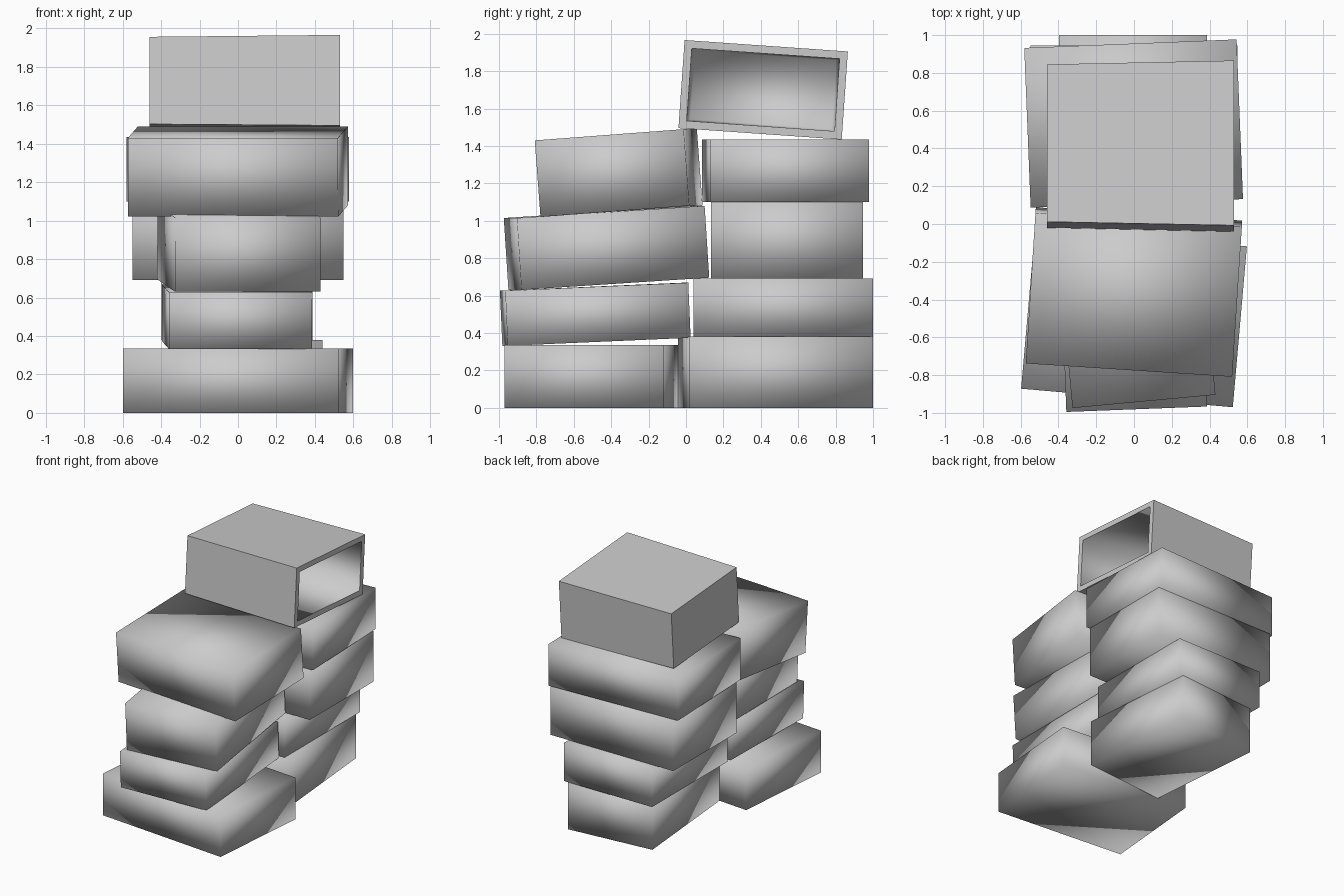
import bpy, bmesh
from math import radians
from mathutils import Vector

default = bpy.data.objects.get("Cube")
if default:
    bpy.data.objects.remove(default, do_unlink=True)

grey = bpy.data.materials.new("plain_grey")
grey.use_nodes = True
colour = (0.6, 0.6, 0.6, 1)
grey.diffuse_color = colour
grey.node_tree.nodes["Principled BSDF"].inputs["Base Color"].default_value = colour


def add_object(name, bm, centre, pitch, yaw):
    bmesh.ops.recalc_face_normals(bm, faces=bm.faces)
    mesh = bpy.data.meshes.new(name)
    bm.to_mesh(mesh)
    bm.free()
    mesh.materials.append(grey)
    obj = bpy.data.objects.new(name, mesh)
    obj.location = centre
    obj.rotation_euler = (radians(pitch), 0, radians(yaw))
    bpy.context.collection.objects.link(obj)
    return obj


def soft_box(name, size, centre, pitch=0, yaw=0):
    """Closed box shaded smoothly across its corners."""
    bm = bmesh.new()
    bmesh.ops.create_cube(bm, size=1)
    bmesh.ops.scale(bm, vec=size, verts=bm.verts)
    for f in bm.faces:
        f.smooth = True
    add_object(name, bm, centre, pitch, yaw)


# Front stack, leaning back
soft_box("front_box_bottom", (1.125, 0.855, 0.335), (0, -0.495, 0.167), yaw=-5)
soft_box("front_box_second", (0.745, 0.98, 0.295), (-0.005, -0.485, 0.5), 2.5, 2.2)
soft_box("front_box_third", (0.76, 1.01, 0.385), (0.005, -0.425, 0.855), 3.7, 5.3)
soft_box("front_box_top", (1.095, 0.80, 0.41), (0, -0.36, 1.255), 4.3, -3.7)

# Back stack, upright
soft_box("back_box_bottom", (0.713, 0.985, 0.38), (0.042, 0.478, 0.19), yaw=5)
soft_box("back_box_second", (0.785, 0.96, 0.31), (-0.005, 0.52, 0.535))
soft_box("back_box_third", (1.095, 0.81, 0.41), (0, 0.54, 0.895))
soft_box("back_box_top", (1.125, 0.846, 0.335), (-0.002, 0.532, 1.268), yaw=2.3)


# Hollow box on top, open on one side and flaring slightly towards its mouth
def ring(bm, x, depth, height):
    corners = ((-1, -1), (1, -1), (1, 1), (-1, 1))
    return [bm.verts.new(Vector((x, a * depth / 2, b * height / 2))) for a, b in corners]


bm = bmesh.new()
rings = [ring(bm, -0.495, 0.835, 0.455), ring(bm, 0.495, 0.875, 0.472),
         ring(bm, 0.495, 0.792, 0.388), ring(bm, -0.455, 0.755, 0.37)]
bm.faces.new(rings[0])
for a, b in zip(rings, rings[1:]):
    for i in range(4):
        j = (i + 1) % 4
        face = bm.faces.new((a[i], a[j], b[j], b[i]))
        face.smooth = b is rings[3]
bm.faces.new(rings[3]).smooth = True
add_object("open_box", bm, (0.035, 0.4125, 1.70), -4, 0)
